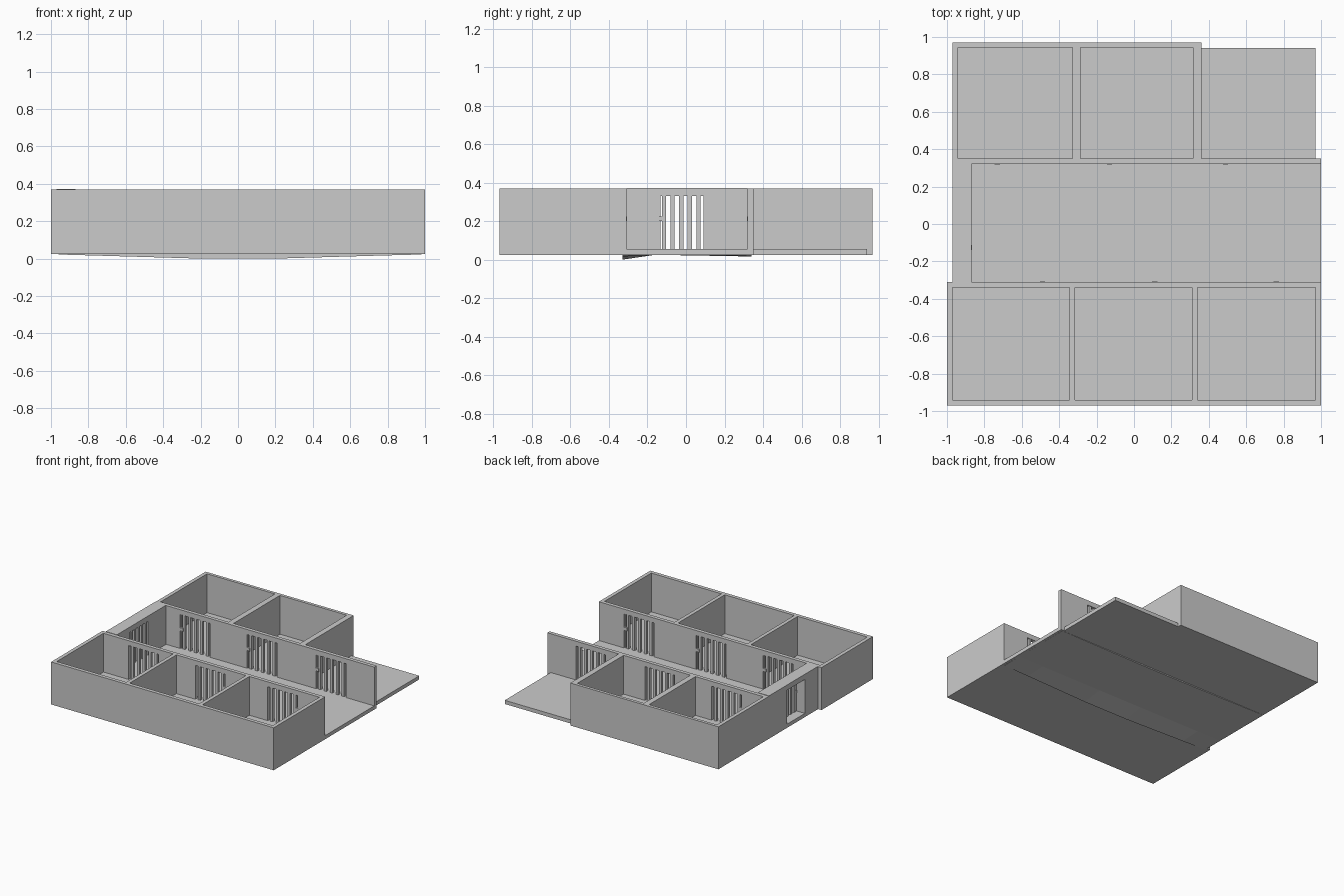
import bpy, bmesh
from mathutils import Vector

if "Cube" in bpy.data.objects:
    bpy.data.objects.remove(bpy.data.objects["Cube"])

Z0, ZF, ZT = 0.025, 0.055, 0.37     # slab bottom, floor level, wall top
DOOR_TOP = 0.33


def finish(name, bm):
    bmesh.ops.recalc_face_normals(bm, faces=bm.faces)
    me = bpy.data.meshes.new(name)
    bm.to_mesh(me)
    bm.free()
    ob = bpy.data.objects.new(name, me)
    bpy.context.collection.objects.link(ob)
    return ob


def extrude(name, pts, vec):
    bm = bmesh.new()
    face = bm.faces.new([bm.verts.new(p) for p in pts])
    r = bmesh.ops.extrude_face_region(bm, geom=[face])
    bmesh.ops.translate(bm, vec=Vector(vec),
                        verts=[v for v in r["geom"] if isinstance(v, bmesh.types.BMVert)])
    # keep the starting cap so the prism is closed
    if face not in bm.faces[:]:
        bmesh.ops.holes_fill(bm, edges=bm.edges[:])
    return finish(name, bm)


def box(name, x0, x1, y0, y1, z0, z1):
    return extrude(name, [(x0, y0, z0), (x1, y0, z0), (x1, y1, z0), (x0, y1, z0)],
                   (0, 0, z1 - z0))


def door_profile(a, b, doors, top):
    """Wall elevation as one outline, with door openings reaching the floor."""
    pts = [(a, top), (a, ZF)]
    for d0, d1 in doors:
        pts += [(d0, ZF), (d0, DOOR_TOP), (d1, DOOR_TOP), (d1, ZF)]
    return pts + [(b, ZF), (b, top)]


def cell_row(name, rooms, x0, x1, y_out, y_in, y_open):
    """Outer walls and partitions as one comb-shaped plan, open to the corridor."""
    pts = [(x0, y_open), (x0, y_out), (x1, y_out), (x1, y_open)]
    for a, b in reversed(rooms):
        pts += [(b, y_open), (b, y_in), (a, y_in), (a, y_open)]
    return extrude(name, [(x, y, ZF) for x, y in pts], (0, 0, ZT - ZF))


def bars(name, centre, half, fixed, along_y, lock_side, out):
    """Five upright bars and a lock block filling one opening."""
    def place(part, u, w, d0, d1, z0, z1):
        if along_y:
            box(part, d0, d1, u - w, u + w, z0, z1)
        else:
            box(part, u - w, u + w, d0, d1, z0, z1)
    for i in range(5):
        u = centre + (i - 2) * half * 0.39
        place(f"{name}_bar_{i + 1}", u, 0.011, fixed - 0.011, fixed + 0.011, ZF, DOOR_TOP)
    u = centre + lock_side * (half - 0.014)
    d0, d1 = sorted((fixed - out * 0.012, fixed + out * 0.018))
    place(f"{name}_lock", u, 0.014, d0, d1, 0.20, 0.225)
    # narrow edge bar that carries the lock
    place(f"{name}_edge_bar", centre + lock_side * (half - 0.004), 0.004,
          fixed - 0.008, fixed + 0.008, ZF, DOOR_TOP)


# floors
box("front_cell_floor", -1, 1, -0.97, -0.31, Z0, ZF)
box("corridor_floor", -0.97, 1, -0.31, 0.35, Z0, ZF)
box("back_cell_floor", -0.97, 0.36, 0.35, 0.97, Z0, ZF)
box("open_cell_floor", 0.36, 0.97, 0.35, 0.94, Z0, ZF)

# cell walls
cell_row("front_cell_walls", [(-0.97, -0.345), (-0.315, 0.31), (0.34, 0.97)],
         -1, 1, -0.97, -0.94, -0.34)
cell_row("back_cell_walls", [(-0.94, -0.33), (-0.285, 0.315)],
         -0.97, 0.36, 0.97, 0.945, 0.35)

# corridor walls with barred cell doors
H = 0.135
front_doors, back_doors = [-0.61, -0.01, 0.64], [-0.61, -0.01, 0.61]
for side, x0, y0, doors, out in (("front", -1, -0.34, front_doors, 1),
                                 ("back", -0.97, 0.32, back_doors, -1)):
    prof = door_profile(x0, 1, [(c - H, c + H) for c in doors], ZT)
    extrude(f"{side}_corridor_wall", [(x, y0, z) for x, z in prof], (0, 0.03, 0))
    for n, c in enumerate(doors, 1):
        bars(f"{side}_door_{n}", c, H, y0 + 0.015, False, out, out)

# end wall of the corridor with its barred gate
prof = door_profile(-0.31, 0.32, [(-0.14, 0.09)], 0.373)
extrude("gate_wall", [(-0.97, y, z) for y, z in prof], (0.1, 0, 0))
bars("gate", -0.025, 0.115, -0.885, True, -1, 1)

# shallow sagging underside below the corridor
for name, y0, y1, drop in (("front_underside_wedge", -0.33, -0.16, 1.0),
                           ("back_underside_wedge", 0.34, -0.16, 0.35)):
    line = [(-0.96, 0.022), (-0.75, 0.016), (-0.2, 0.0), (0.2, 0.0), (0.75, 0.016), (0.98, 0.022)]
    bm = bmesh.new()
    low = [bm.verts.new((x, y0, Z0 - (Z0 - z) * drop)) for x, z in line]
    up = [bm.verts.new((x, y0, Z0)) for x, z in line]
    far = [bm.verts.new((x, y1, Z0)) for x, z in line]
    for a, b in ((low, up), (up, far), (far, low)):
        for i in range(len(line) - 1):
            bm.faces.new((a[i], a[i + 1], b[i + 1], b[i]))
    for i in (0, -1):
        bm.faces.new((low[i], up[i], far[i]))
    finish(name, bm)
